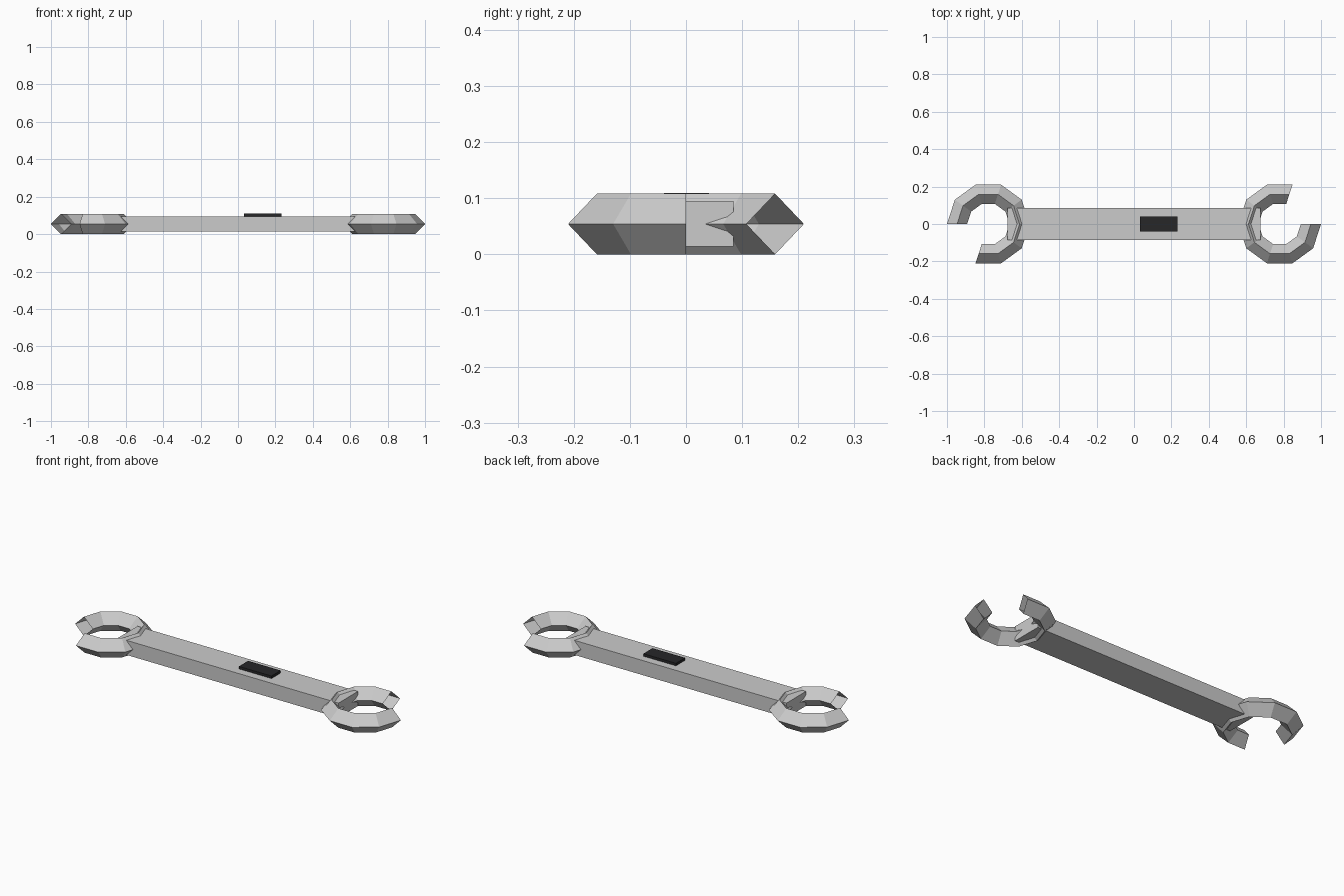
import bpy, bmesh
from math import cos, sin, radians

if "Cube" in bpy.data.objects:
    bpy.data.objects.remove(bpy.data.objects["Cube"])

def finish(bm, name):
    bmesh.ops.recalc_face_normals(bm, faces=bm.faces)
    mesh = bpy.data.meshes.new(name)
    bm.to_mesh(mesh)
    bm.free()
    obj = bpy.data.objects.new(name, mesh)
    bpy.context.collection.objects.link(obj)
    return obj

def box(name, lo, hi):
    bm = bmesh.new()
    bmesh.ops.create_cube(bm, size=1)
    for v in bm.verts:
        v.co = [(a + b) / 2 + c * (b - a) for a, b, c in zip(lo, hi, v.co)]
    return finish(bm, name)

def jaw(name, side, centre=0.779, major=0.167, minor=0.054):
    """Open-ended ten-sided ring with a diamond section and a two-segment gap."""
    bm = bmesh.new()
    rings = []
    for i in range(9):
        a = radians(72 + 36 * i)
        ring = []
        for dr, dz in ((minor, 0), (0, minor), (-minor, 0), (0, -minor)):
            r = major + dr
            ring.append(bm.verts.new((side * (centre + r * cos(a)),
                                      side * r * sin(a), 0.054 + dz)))
        rings.append(ring)
    for p, q in zip(rings, rings[1:]):
        for j in range(4):
            k = (j + 1) % 4
            bm.faces.new((p[j], q[j], q[k], p[k]))
    obj = finish(bm, name)
    # make sure the hollow tube's normals point outward
    f = obj.data.polygons[0]
    if f.normal.z < 0:
        obj.data.flip_normals()
    return obj

# Handle bar
box("handle", (-0.677, -0.085, 0.014), (0.677, 0.085, 0.095))

# Jaws, one turned half a circle from the other
jaw("right_jaw", 1)
jaw("left_jaw", -1)

# Dark inset plate on the handle
plate = box("handle_plate", (0.033, -0.039, 0.094), (0.233, 0.041, 0.109))
black = bpy.data.materials.new("black")
black.diffuse_color = (0.02, 0.02, 0.022, 1)
black.use_nodes = True
black.node_tree.nodes["Principled BSDF"].inputs["Base Color"].default_value = black.diffuse_color
plate.data.materials.append(black)
